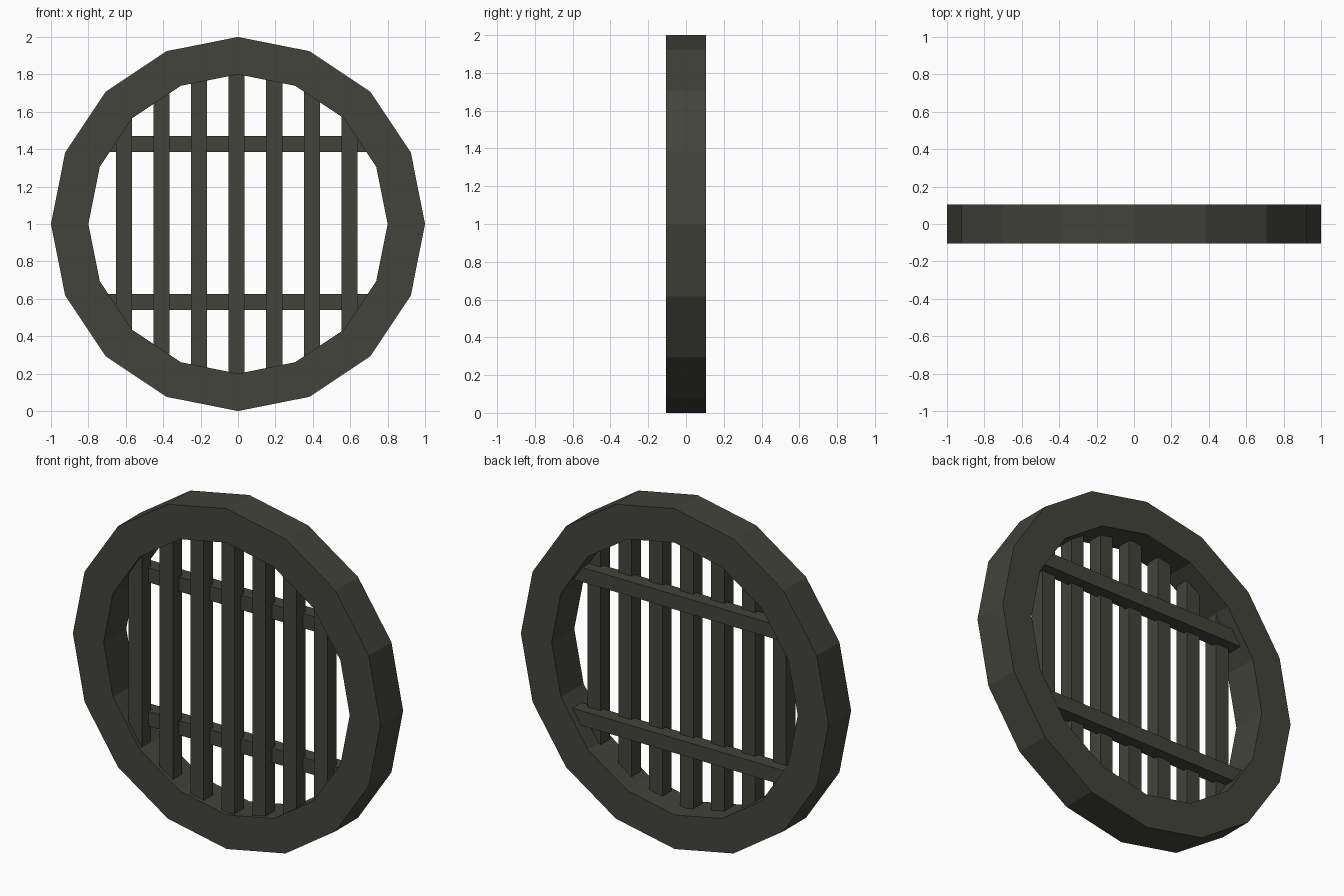
import bpy, bmesh, math

if "Cube" in bpy.data.objects:
    bpy.data.objects.remove(bpy.data.objects["Cube"])

SIDES, R_OUT, R_IN, HALF_D, CZ = 16, 1.0, 0.8, 0.105, 1.0
BAR = 0.086     # square bar thickness
R_END = 0.88    # bars end inside the ring

mat = bpy.data.materials.new("dark iron")
mat.diffuse_color = (0.056, 0.056, 0.046, 1)
mat.use_nodes = True
mat.node_tree.nodes["Principled BSDF"].inputs["Base Color"].default_value = mat.diffuse_color


def add_object(name, bm):
    bmesh.ops.recalc_face_normals(bm, faces=bm.faces)
    mesh = bpy.data.meshes.new(name)
    bm.to_mesh(mesh)
    bm.free()
    mesh.materials.append(mat)
    obj = bpy.data.objects.new(name, mesh)
    bpy.context.collection.objects.link(obj)
    return obj


def add_bar(name, centre, size):
    bm = bmesh.new()
    bmesh.ops.create_cube(bm, size=1)
    bmesh.ops.scale(bm, vec=size, verts=bm.verts)
    bmesh.ops.translate(bm, vec=centre, verts=bm.verts)
    return add_object(name, bm)


# Round frame: rectangular section swept around 16 sides
bm = bmesh.new()
rings = []
for i in range(SIDES):
    a = 2 * math.pi * i / SIDES
    rings.append([bm.verts.new((r * math.cos(a), y, CZ + r * math.sin(a)))
                  for r, y in ((R_OUT, -HALF_D), (R_OUT, HALF_D),
                               (R_IN, HALF_D), (R_IN, -HALF_D))])
for i in range(SIDES):
    p, q = rings[i], rings[(i + 1) % SIDES]
    for k in range(4):
        m = (k + 1) % 4
        bm.faces.new((p[k], p[m], q[m], q[k]))
add_object("round_frame", bm)

# Vertical bars, towards the front
for i in range(7):
    x = -0.007 + (i - 3) * 0.201
    length = 2 * math.sqrt(R_END ** 2 - x ** 2)
    add_bar(f"vertical_bar_{i + 1}", (x, -0.04, CZ), (BAR, BAR, length))

# Two cross bars, towards the back, slightly sunk into the vertical bars
for name, z in (("upper_cross_bar", 1.427), ("lower_cross_bar", 0.583)):
    length = 2 * math.sqrt(R_END ** 2 - (z - CZ) ** 2)
    add_bar(name, (0, 0.02, z), (length, BAR, BAR))
